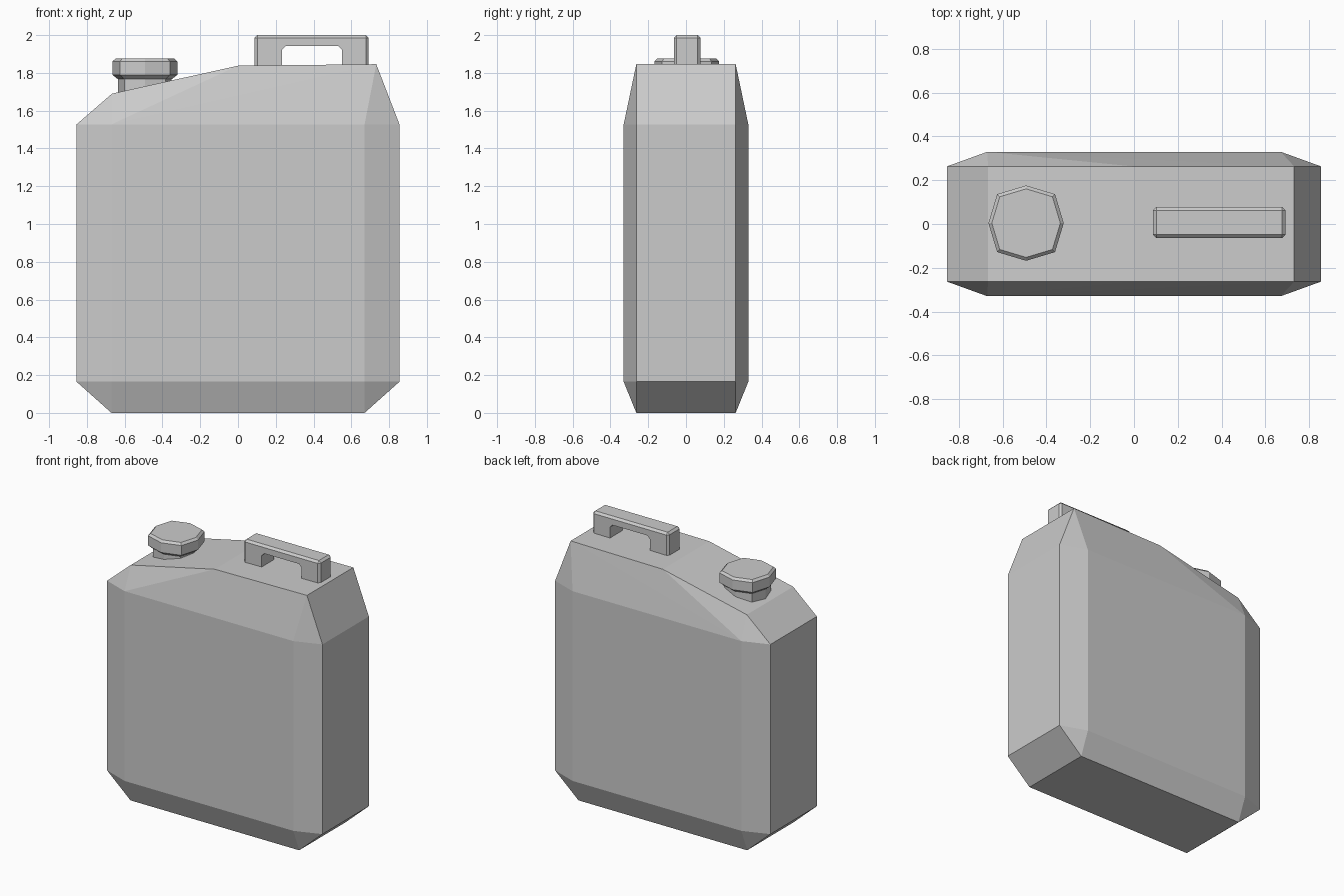
import bpy, bmesh, math

if "Cube" in bpy.data.objects:
    bpy.data.objects.remove(bpy.data.objects["Cube"])


def finish(name, bm):
    bmesh.ops.recalc_face_normals(bm, faces=bm.faces[:])
    mesh = bpy.data.meshes.new(name)
    bm.to_mesh(mesh)
    bm.free()
    obj = bpy.data.objects.new(name, mesh)
    bpy.context.collection.objects.link(obj)
    return obj


# Can body: convex shape from an outer side profile and an inset end profile
bm = bmesh.new()
end_profile = [(-0.67, 0), (0.67, 0), (0.855, 0.165), (0.855, 1.527),
               (0.732, 1.846), (0, 1.838), (-0.667, 1.69),
               (-0.855, 1.527), (-0.855, 0.165)]
side_panel = [(-0.67, 0.165), (0.67, 0.165), (0.67, 1.527), (-0.67, 1.527)]
for s in (-1, 1):
    for half_depth, profile in ((0.263, end_profile), (0.33, side_panel)):
        for x, z in profile:
            bm.verts.new((x, s * half_depth, z))
bmesh.ops.convex_hull(bm, input=bm.verts[:])
bmesh.ops.dissolve_limit(bm, angle_limit=math.radians(0.5),
                         verts=bm.verts[:], edges=bm.edges[:])
finish("can_body", bm)

# Carry handle: arch profile extruded across the depth, edges chamfered
bm = bmesh.new()
arch = [(0.087, 1.81), (0.087, 2.0), (0.692, 2.0), (0.692, 1.81),
        (0.55, 1.81), (0.55, 1.922), (0.53, 1.942), (0.253, 1.942),
        (0.233, 1.922), (0.233, 1.81)]
face = bm.faces.new([bm.verts.new((x, -0.064, z)) for x, z in arch])
ext = bmesh.ops.extrude_face_region(bm, geom=[face])
bmesh.ops.translate(bm, vec=(0, 0.141, 0),
                    verts=[v for v in ext["geom"] if isinstance(v, bmesh.types.BMVert)])
bmesh.ops.recalc_face_normals(bm, faces=bm.faces[:])
outer = [e for e in bm.edges
         if all(v.co.x < 0.1 or v.co.x > 0.68 for v in e.verts)
         and max(v.co.z for v in e.verts) > 1.9]
bmesh.ops.bevel(bm, geom=outer, offset=0.015, segments=1, affect='EDGES')
finish("carry_handle", bm)


# Neck and screw cap: eight-sided stacked rings
def octagon_stack(name, rings):
    bm = bmesh.new()
    loops = []
    for z, scale in rings:
        loop = []
        for i in range(8):
            r = scale * (0.187 if i % 2 else 0.172)
            a = i * math.pi / 4
            loop.append(bm.verts.new((-0.493 + r * math.cos(a),
                                      0.004 + r * math.sin(a), z)))
        loops.append(loop)
    for lo, hi in zip(loops, loops[1:]):
        for i in range(8):
            j = (i + 1) % 8
            bm.faces.new((lo[i], lo[j], hi[j], hi[i]))
    bm.faces.new(loops[0])
    bm.faces.new(loops[-1])
    return finish(name, bm)


octagon_stack("spout_neck", [(1.66, 0.82), (1.78, 0.82)])
octagon_stack("screw_cap", [(1.768, 0.84), (1.79, 1.0), (1.86, 1.0), (1.875, 0.91)])
